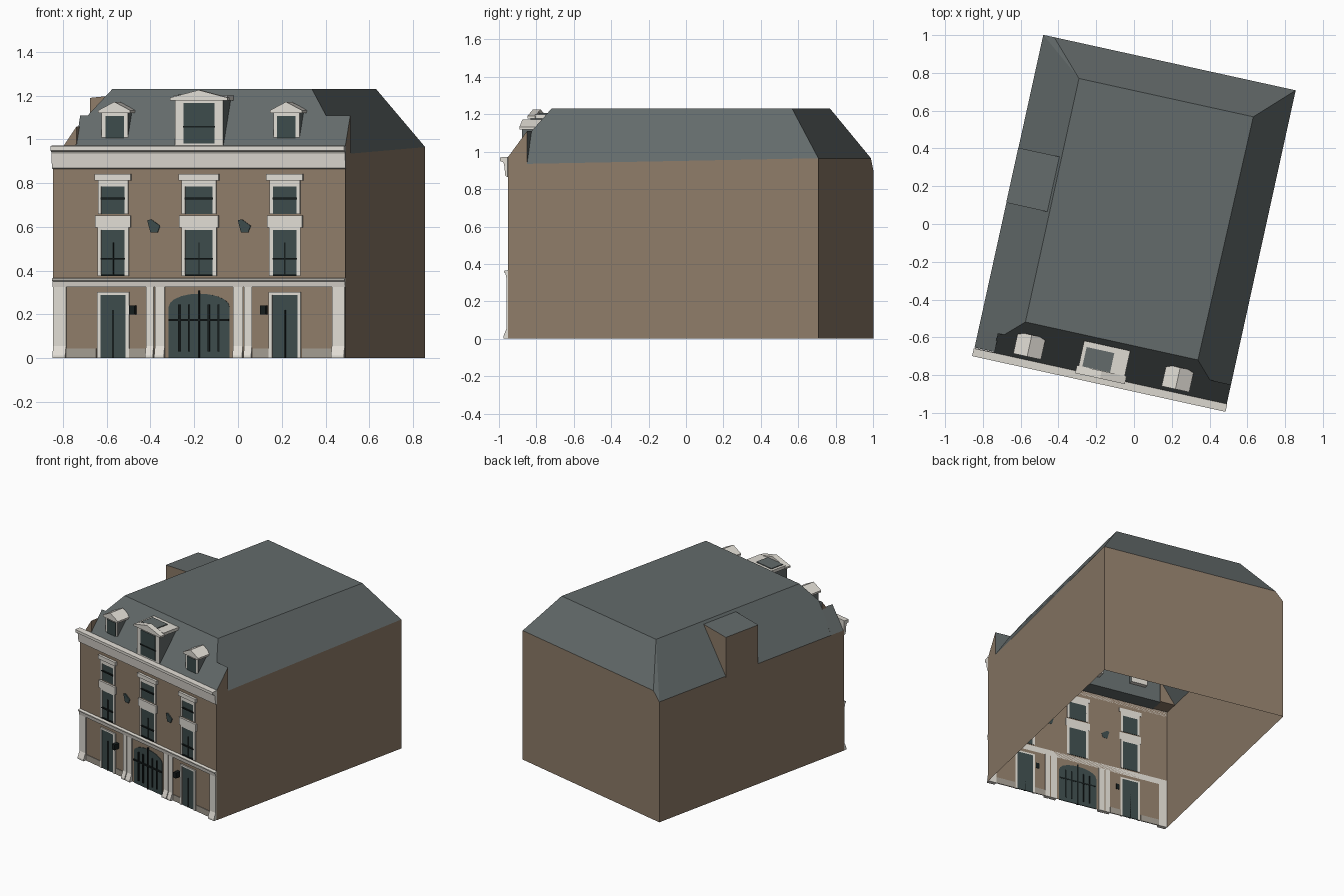
import bpy, bmesh, math
from mathutils import Matrix

cube = bpy.data.objects.get("Cube")
if cube:
    bpy.data.objects.remove(cube, do_unlink=True)

TURN = Matrix.Rotation(math.radians(-12.4), 4, 'Z')   # house stands askew
WALL = -0.825                                         # facade plane


def material(name, rgb):
    m = bpy.data.materials.new(name)
    m.use_nodes = True
    m.diffuse_color = (*rgb, 1)
    m.node_tree.nodes["Principled BSDF"].inputs["Base Color"].default_value = (*rgb, 1)
    return m


tan = material("tan wall", (0.27, 0.20, 0.14))
slate = material("slate roof", (0.125, 0.145, 0.145))
white = material("pale stone", (0.74, 0.71, 0.65))
glass = material("dark glass", (0.045, 0.07, 0.07))
iron = material("black iron", (0.008, 0.012, 0.012))
plinth = material("grey stone", (0.36, 0.33, 0.28))


def finish(name, bm, mats, rule=None):
    """Turn a bmesh into an object; rule picks the material of each face."""
    bm.normal_update()
    if rule:
        for f in bm.faces:
            f.material_index = rule(f)
    bm.transform(TURN)
    me = bpy.data.meshes.new(name)
    bm.to_mesh(me)
    bm.free()
    for m in mats:
        me.materials.append(m)
    ob = bpy.data.objects.new(name, me)
    bpy.context.scene.collection.objects.link(ob)
    return ob


def prism(name, points, place, lo, hi, mats, rule=None):
    """Extrude a 2D profile between lo and hi; place maps (a, b, t) to 3D."""
    bm = bmesh.new()
    n = len(points)
    a = [bm.verts.new(place(*p, lo)) for p in points]
    b = [bm.verts.new(place(*p, hi)) for p in points]
    bm.faces.new(a)
    bm.faces.new(b[::-1])
    for i in range(n):
        bm.faces.new((a[i], b[i], b[(i + 1) % n], a[(i + 1) % n]))
    bmesh.ops.recalc_face_normals(bm, faces=bm.faces)
    return finish(name, bm, mats, rule)


def along_x(y, z, t):
    return (t, y, z)


def along_y(x, z, t):
    return (x, t, z)


def box(name, x0, x1, y0, y1, z0, z1, mats, rule=None):
    return prism(name, [(x0, z0), (x1, z0), (x1, z1), (x0, z1)], along_y, y0, y1, mats, rule)


def plate(name, cx, w, z0, z1, depth, mat, front=WALL):
    """Box standing proud of the facade."""
    return box(name, cx - w / 2, cx + w / 2, front - depth, front + 0.003, z0, z1, [mat])


# House shell: walls open below, hipped roof with a flat top
P = {
    'fl0': (-.684, WALL, 0), 'fr0': (.684, WALL, 0), 'br0': (.684, .875, 0), 'bl0': (-.684, .875, 0),
    'fl': (-.684, WALL, .9), 'fr': (.684, WALL, .96), 'kr': (.684, -.72, .935), 'kl': (-.684, -.72, .9),
    'br': (.684, .875, .965), 'bm': (-.625, .875, .965), 'bl': (-.684, .875, .9),
    'hr': (.57, -.72, 1.11), 'hl': (-.545, -.72, 1.11),
    'tfl': (-.45, -.63, 1.23), 'tfr': (.485, -.63, 1.23), 'tbr': (.495, .69, 1.23), 'tbl': (-.45, .69, 1.23),
}
walls = ["fl0 fr0 fr fl", "fr0 br0 br kr fr", "br0 bl0 bl bm br", "bl0 fl0 fl kl bl"]
roofs = ["kr br tbr tfr hr", "br bm tbl tbr", "bm bl tbl", "bl kl hl tfl tbl", "hl hr tfr tfl", "tfl tfr tbr tbl"]
bm = bmesh.new()
V = {k: bm.verts.new(p) for k, p in P.items()}
for group, index in ((walls, 0), (roofs, 1)):
    for names in group:
        bm.faces.new([V[k] for k in names.split()]).material_index = index
finish("house_shell", bm, [tan, slate])

# Lower front roof slope with tan gable ends
prism("front_roof_slope", [(WALL, .9), (WALL, .97), (-.72, 1.11), (-.72, .9)], along_x, -.58, .684,
      [tan, slate], lambda f: 0 if abs(f.normal.x) > .9 else 1)
prism("left_roof_end", [(-.684, .9), (-.575, 1.06), (-.575, .9)], along_y, WALL + .005, -.71,
      [tan, slate], lambda f: 1 if f.normal.z > .3 else 0)

# Large dormer flush with the left wall
prism("left_dormer", [(-.685, .89), (-.685, 1.19), (-.44, 1.215), (-.44, .89)], along_y, -.035, .263,
      [tan, slate], lambda f: 1 if f.normal.z > .5 else 0)

# Main cornice and the band above the ground floor
prism("main_cornice", [(WALL, .865), (-.838, .87), (-.845, .935), (-.852, .945), (-.867, .95), (-.867, .97),
                       (WALL, .972)], along_x, -.687, .687, [white])
prism("floor_band", [(WALL, .325), (-.833, .325), (-.838, .35), (-.846, .355), (-.846, .363), (WALL, .367)],
      along_x, -.684, .684, [white])

# Pilasters with sloping feet, and plinths between them
for s in (-1, 1):
    for cx, w in ((.652, .06), (.23, .036), (.183, .045)):
        plate("pilaster", s * cx, w, 0, .327, .008, white)
        prism("pilaster_foot", [(WALL, 0), (-.85, 0), (-.85, .012), (WALL - .008, .055), (WALL, .055)],
              along_x, s * cx - w / 2, s * cx + w / 2, [white])
    plate("outer_plinth", s * .552, .14, 0, .045, .004, plinth)
    plate("inner_plinth", s * .289, .08, 0, .045, .004, plinth)


def opening(name, cx, w, z0, z1, rim, head):
    """Glass plate with jambs and a head."""
    plate(name + "_glass", cx, w, z0, z1, .003, glass)
    for s in (-1, 1):
        plate(name + "_jamb", cx + s * (w + rim) / 2, rim, z0, z1, .009, white)
    plate(name + "_head", cx, w + 2 * rim, z1, z1 + head, .009, white)


# Upper windows in three bays
for cx, w in ((-.402, .11), (0, .128), (.402, .11)):
    opening("lower_window", cx, w, .375, .585, .018, .012)
    plate("window_apron", cx, w + .055, .597, .652, .014, white)
    opening("upper_window", cx, w, .66, .785, .016, .028)
    plate("window_lintel", cx, w + .06, .813, .842, .018, white)
    for z in (.455, .73):
        plate("window_rail", cx, w + .005, z - .004, z + .004, .012, iron)
    plate("window_sill", cx, w, .375, .382, .011, iron)
    plate("window_mullion", cx, .006, .38, .53, .007, iron)

# Side doors, wall lanterns and small wall ornaments
for s in (-1, 1):
    opening("door", s * .402, .118, 0, .29, .016, .012)
    plate("door_bar", s * .402, .008, 0, .22, .007, iron)
    plate("lantern", s * .307, .026, .2, .24, .042, iron)
    c = s * .212
    prism("wall_ornament", [(c - .03, .63), (c - .012, .635), (c + .03, .605), (c + .018, .575), (c - .015, .575)],
          along_y, WALL - .008, WALL + .002, [glass])

# Arched carriage gate with iron bars
arch = [(.142 * math.cos(a), .235 + .06 * math.sin(a)) for a in (math.pi * i / 10 for i in range(11))]
prism("gate", [(-.142, 0)] + [(.142, 0)] + arch, along_y, WALL - .004, WALL + .002, [glass])
for i in range(-2, 3):
    plate("gate_bar", i * .046, .009, .03 if i else 0, .31 if i == 0 else .245, .011, iron)
plate("gate_rail", 0, .28, .17, .18, .013, iron)


# Front roof dormers
def dormer(cx, w, z0, z1, peak, front, back, gw, eave):
    box("dormer_body", cx - w / 2, cx + w / 2, front, back, z0, z1, [white, slate],
        lambda f: 1 if abs(f.normal.x) > .5 else 0)
    plate("dormer_glass", cx, gw, z0 + .012, z1 - .012, .003, glass, front)
    h = w / 2 + eave
    prism("dormer_pediment", [(cx - h, z1), (cx - h, z1 + .013), (cx, peak), (cx + h, z1 + .013), (cx + h, z1)],
          along_y, front - .012, back if w < .2 else front + .03, [white])


for s in (-1, 1):
    dormer(s * .402, .122, .985, 1.12, 1.172, -.795, -.69, .086, .014)
dormer(0, .225, .97, 1.178, 1.226, -.826, -.66, .145, .022)
plate("centre_dormer_rail", 0, .15, 1.054, 1.062, .007, iron, -.826)
box("centre_dormer_roof", -.125, .125, -.8, -.66, 1.178, 1.2, [white])
box("centre_dormer_slate", -.105, .045, -.795, -.69, 1.2, 1.206, [slate])
